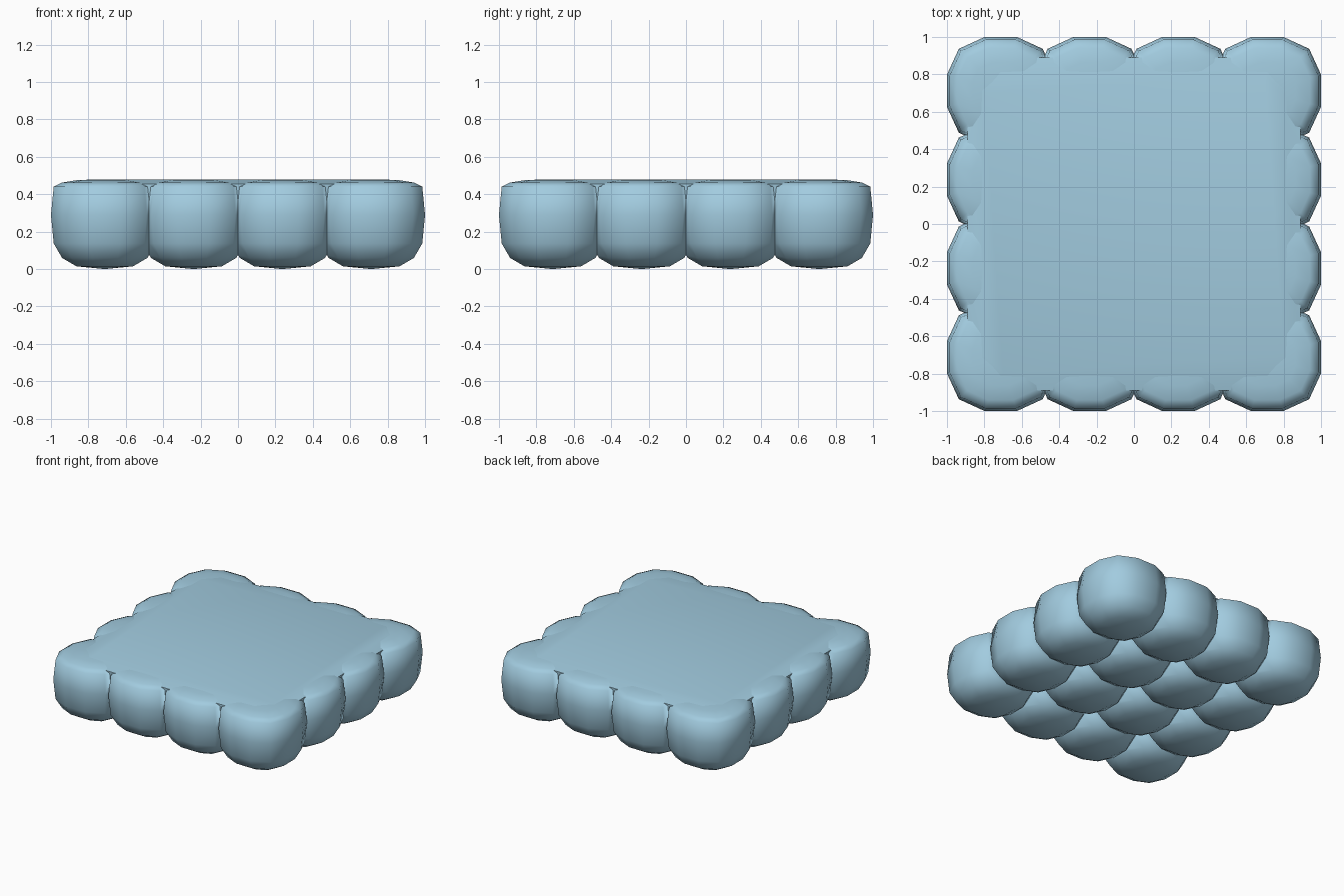
import bpy, bmesh, math

if "Cube" in bpy.data.objects:
    bpy.data.objects.remove(bpy.data.objects["Cube"])

PITCH = 0.475          # spacing of the tufts
HALF = 0.2875          # half width of one tuft
MID = 0.29             # height of the widest ring

blue = bpy.data.materials.new("pale blue")
blue.diffuse_color = (0.36, 0.60, 0.74, 1)
blue.use_nodes = True
blue.node_tree.nodes["Principled BSDF"].inputs["Base Color"].default_value = blue.diffuse_color


def finish(name, bm, angle):
    bmesh.ops.recalc_face_normals(bm, faces=bm.faces)
    me = bpy.data.meshes.new(name)
    bm.to_mesh(me)
    bm.free()
    ob = bpy.data.objects.new(name, me)
    bpy.context.collection.objects.link(ob)
    me.materials.append(blue)
    bpy.ops.object.select_all(action='DESELECT')
    ob.select_set(True)
    bpy.context.view_layer.objects.active = ob
    bpy.ops.object.shade_smooth_by_angle(angle=math.radians(angle))
    return ob


def loft(bm, rings):
    """Join equal closed rings of points into a skin, returning vertex rings."""
    vs = [[bm.verts.new(p) for p in r] for r in rings]
    for a, b in zip(vs, vs[1:]):
        n = len(a)
        for i in range(n):
            bm.faces.new((a[i], a[(i + 1) % n], b[(i + 1) % n], b[i]))
    return vs


# twelve-sided rounded square outline of one tuft
quarter = [(1, 0.3), (0.78, 0.78), (0.3, 1)]
outline = list(quarter)
for _ in range(3):
    quarter = [(-y, x) for x, y in quarter]
    outline += quarter


def flatten(z):
    # squash everything above 0.44 into a nearly flat top
    return z if z < 0.44 else 0.44 + 0.28 * (z - 0.44)


def tuft(bm, cx, cy):
    rings = []
    for k in range(1, 8):
        a = math.pi * k / 8
        r = HALF * math.sin(a) ** 0.667
        c = math.cos(a)
        z = flatten(MID - MID * math.copysign(abs(c) ** 0.667, c))
        rings.append([(cx + r * x, cy + r * y, z) for x, y in outline])
    vs = loft(bm, rings)
    for ring, z in ((vs[0], 0), (vs[-1], flatten(2 * MID))):
        pole = bm.verts.new((cx, cy, z))
        for i in range(12):
            bm.faces.new((ring[i], ring[(i + 1) % 12], pole))


# tufts: a four by four block, each trimmed where it meets its neighbours
tufts = bmesh.new()
for i in range(4):
    for j in range(4):
        one = bmesh.new()
        cx, cy = (i - 1.5) * PITCH, (j - 1.5) * PITCH
        tuft(one, cx, cy)
        for axis, idx in ((0, i), (1, j)):
            for s in (-1, 1):
                if 0 <= idx + s <= 3:
                    co, no = [0, 0, 0], [0, 0, 0]
                    co[axis] = (cx, cy)[axis] + s * PITCH / 2
                    no[axis] = s
                    bmesh.ops.bisect_plane(
                        one, geom=one.verts[:] + one.edges[:] + one.faces[:],
                        plane_co=co, plane_no=no, clear_outer=True)
        tmp = bpy.data.meshes.new("tmp")
        one.to_mesh(tmp)
        one.free()
        tufts.from_mesh(tmp)
        bpy.data.meshes.remove(tmp)
bmesh.ops.remove_doubles(tufts, verts=tufts.verts, dist=0.001)
finish("cushion_tufts", tufts, 62)

# flat top panel that fills the gaps between the tufts
panel = bmesh.new()


def square(h, z, cut):
    pts = []
    for sx, sy in ((1, 1), (-1, 1), (-1, -1), (1, -1)):
        p = [(sx * h, sy * (h - cut), z), (sx * (h - cut), sy * h, z)]
        pts += p if sx * sy > 0 else p[::-1]
    return pts


rows = loft(panel, [square(0.86, 0.22, 0.1), square(0.89, 0.30, 0.1),
                    square(0.89, 0.455, 0.1), square(0.80, 0.48, 0.1)])
panel.faces.new(rows[0])
panel.faces.new(rows[-1])
finish("top_panel", panel, 62)
